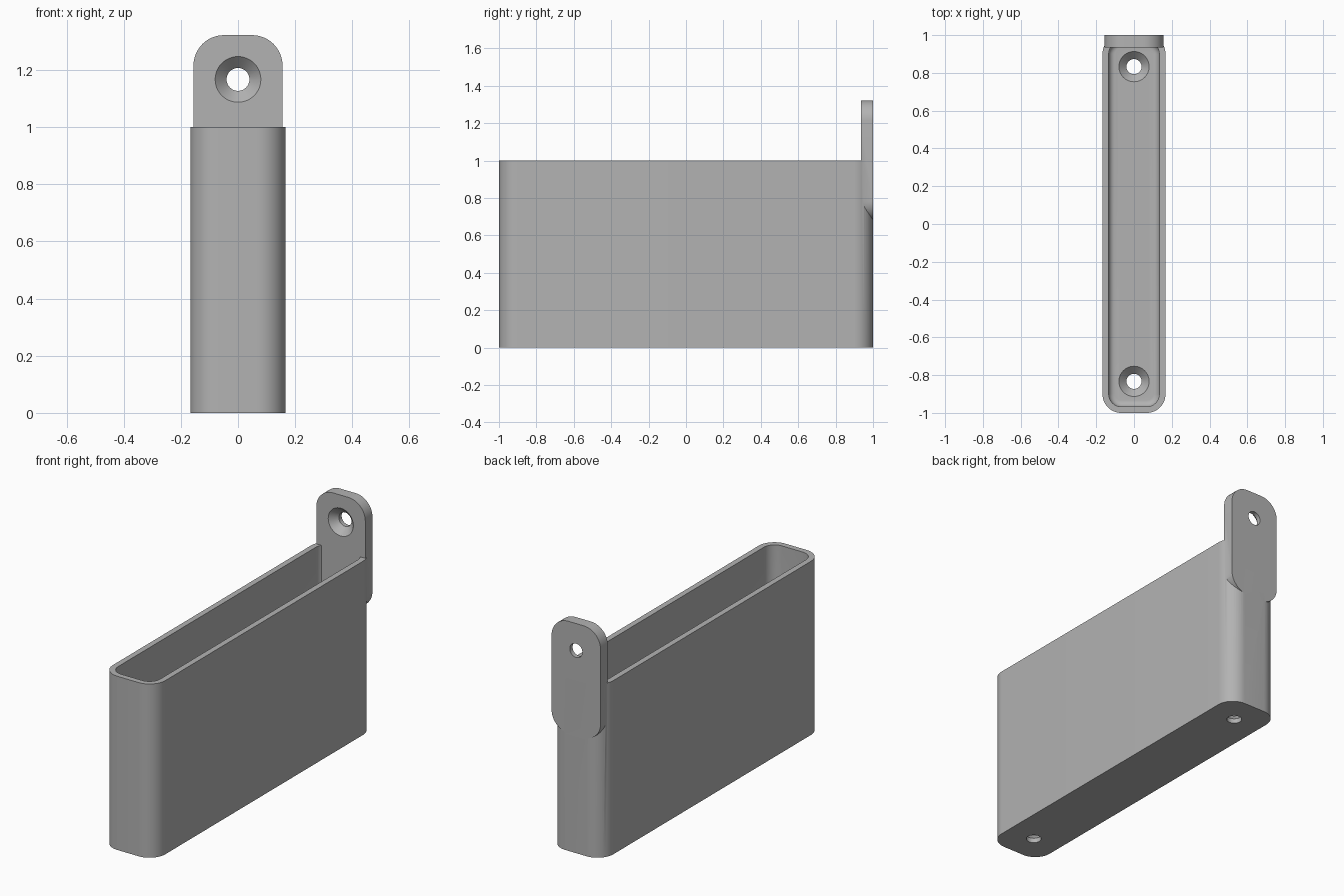
import bpy, bmesh, math
from mathutils import Matrix, Vector

cube = bpy.data.objects.get("Cube")
if cube:
    bpy.data.objects.remove(cube, do_unlink=True)

grey = bpy.data.materials.new("plain grey")
grey.use_nodes = True
grey.diffuse_color = (0.45, 0.45, 0.45, 1)
grey.node_tree.nodes["Principled BSDF"].inputs["Base Color"].default_value = grey.diffuse_color


def finish(name, bm):
    bmesh.ops.recalc_face_normals(bm, faces=bm.faces)
    mesh = bpy.data.meshes.new(name)
    bm.to_mesh(mesh)
    bm.free()
    mesh.materials.append(grey)
    obj = bpy.data.objects.new(name, mesh)
    bpy.context.collection.objects.link(obj)
    return obj


def rounded_prism(name, half_w, half_l, radius, bottom, top, floor_round=0, matrix=None):
    """Rounded rectangle extruded along z, optionally with a rounded lower rim."""
    bm = bmesh.new()
    steps = 12
    points = []
    for i, (sx, sy) in enumerate([(1, 1), (-1, 1), (-1, -1), (1, -1)]):
        for k in range(steps + 1):
            a = (i + k / steps) * math.pi / 2
            points.append((sx * (half_w - radius) + radius * math.cos(a),
                           sy * (half_l - radius) + radius * math.sin(a), bottom))
    base = bm.faces.new([bm.verts.new(p) for p in points])
    up = bmesh.ops.extrude_face_region(bm, geom=[base], use_keep_orig=True)
    verts = [v for v in up["geom"] if isinstance(v, bmesh.types.BMVert)]
    bmesh.ops.translate(bm, vec=(0, 0, top - bottom), verts=verts)
    if floor_round:
        rim = [e for e in bm.edges if all(abs(v.co.z - bottom) < 1e-5 for v in e.verts)]
        bmesh.ops.bevel(bm, geom=rim, offset=floor_round, segments=6, profile=0.5,
                        affect='EDGES')
    if matrix:
        bm.transform(matrix)
    return finish(name, bm)


def countersink_cutter(name, thickness, matrix):
    """Turned screw-hole cutter; its wide mouth sits at local z = 0."""
    mouth, bore = 0.08, 0.04
    profile = [(0, 0.02), (mouth, 0.02), (mouth, 0), (bore, mouth - thickness - 0.053 + bore - 0.04),
               (bore, -thickness - 0.02), (0, -thickness - 0.02)]
    profile[3] = (bore, bore - mouth)
    bm = bmesh.new()
    verts = [bm.verts.new((r, 0, z)) for r, z in profile]
    edges = [bm.edges.new(pair) for pair in zip(verts, verts[1:])]
    bmesh.ops.spin(bm, geom=verts + edges, axis=(0, 0, 1), cent=(0, 0, 0),
                   angle=math.tau, steps=48)
    bmesh.ops.remove_doubles(bm, verts=bm.verts, dist=1e-5)
    bm.transform(matrix)
    return finish(name, bm)


def combine(target, tool, operation):
    mod = target.modifiers.new(operation.lower(), 'BOOLEAN')
    mod.operation, mod.object, mod.solver = operation, tool, 'EXACT'
    bpy.context.view_layer.objects.active = target
    bpy.ops.object.modifier_apply(modifier=mod.name)
    bpy.data.objects.remove(tool, do_unlink=True)


WALL, FLOOR, TAB = 0.033, 0.067, 0.065

# Open box with a rounded interior floor
box = rounded_prism("wall_box", 0.167, 1, 0.1, 0, 1)
cavity = rounded_prism("cavity_cutter", 0.167 - WALL, 1 - WALL, 0.1 - WALL, FLOOR, 1.1, 0.033)
combine(box, cavity, 'DIFFERENCE')

# Upright mounting tab merged into the back wall
upright = Matrix.Translation((0, 1, 1)) @ Matrix.Rotation(math.pi / 2, 4, 'X')
tab = rounded_prism("mounting_tab", 0.156, 0.322, 0.107, 0, TAB, 0, upright)
combine(box, tab, 'UNION')

# Countersunk holes: one in the tab, two in the floor
tab_mouth = Matrix.Translation((0, 1 - TAB, 1.167)) @ Matrix.Rotation(math.pi / 2, 4, 'X')
combine(box, countersink_cutter("tab_hole_cutter", TAB, tab_mouth), 'DIFFERENCE')
for y in (-0.833, 0.833):
    mouth = Matrix.Translation((0, y, FLOOR))
    combine(box, countersink_cutter("floor_hole_cutter", FLOOR, mouth), 'DIFFERENCE')

bpy.ops.object.select_all(action='DESELECT')
box.select_set(True)
bpy.context.view_layer.objects.active = box
bpy.ops.object.shade_smooth_by_angle(angle=math.radians(30))
